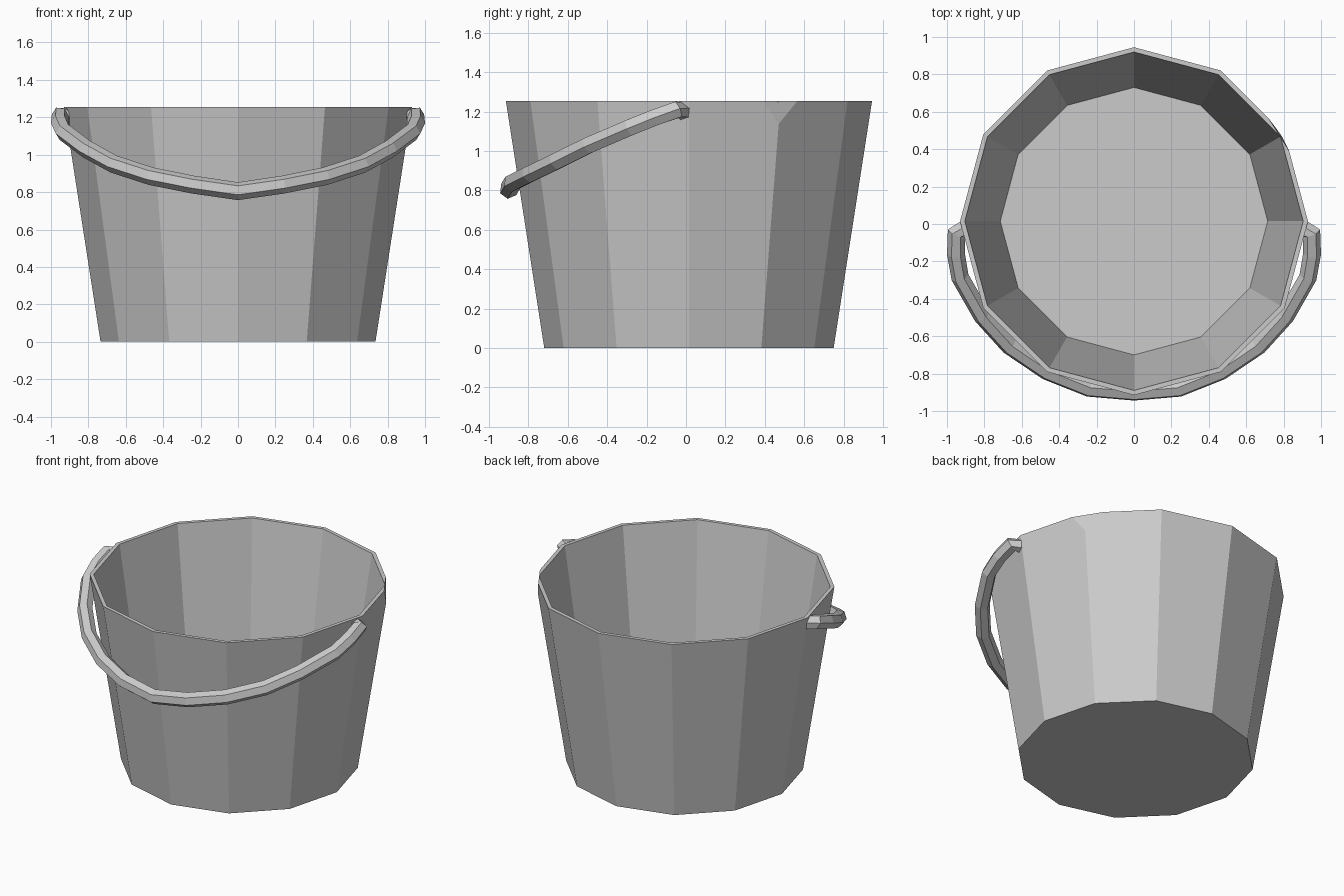
import bpy, bmesh
from math import pi, cos, sin
from mathutils import Vector, Matrix

cube = bpy.data.objects.get("Cube")
if cube:
    bpy.data.objects.remove(cube, do_unlink=True)

# One grey metal for everything
metal = bpy.data.materials.new("grey_metal")
metal.use_nodes = True
grey = (0.6, 0.6, 0.6, 1)
metal.diffuse_color = grey
metal.node_tree.nodes["Principled BSDF"].inputs["Base Color"].default_value = grey


def finish(name, bm):
    bmesh.ops.recalc_face_normals(bm, faces=bm.faces)
    mesh = bpy.data.meshes.new(name)
    bm.to_mesh(mesh)
    bm.free()
    mesh.materials.append(metal)
    obj = bpy.data.objects.new(name, mesh)
    bpy.context.collection.objects.link(obj)
    return obj


def tapered(r_low, r_high, z_low, z_high):
    """Twelve-sided tapered solid with corners facing front and back."""
    bm = bmesh.new()
    place = Matrix.Translation((0, 0.015, (z_low + z_high) / 2))
    bmesh.ops.create_cone(bm, cap_ends=True, segments=12, radius1=r_low,
                          radius2=r_high, depth=z_high - z_low, matrix=place)
    return bm


# Bucket body, with one rim corner chipped off
HEIGHT = 1.255
body = tapered(0.735, 0.93, 0, HEIGHT)
a, b, c = Vector((0.72, 0.565, HEIGHT)), Vector((0.83, 0.39, HEIGHT)), Vector((0.79, 0.47, 1.14))
normal = (b - a).cross(c - a).normalized()
if normal.x < 0:
    normal.negate()
bmesh.ops.bisect_plane(body, geom=body.verts[:] + body.edges[:] + body.faces[:],
                       plane_co=a, plane_no=normal, clear_outer=True)
bmesh.ops.holes_fill(body, edges=[e for e in body.edges if e.is_boundary], sides=0)
bucket = finish("bucket", body)

# Hollow out the inside
hollow = finish("hollow_cutter", tapered(0.715, 0.92, 0.03, HEIGHT + 0.1))
hollow.hide_render = True
cut = bucket.modifiers.new("hollow", 'BOOLEAN')
cut.operation = 'DIFFERENCE'
cut.solver = 'EXACT'
cut.object = hollow
bpy.context.view_layer.objects.active = bucket
bpy.ops.object.modifier_apply(modifier=cut.name)
bpy.data.objects.remove(hollow, do_unlink=True)

# Handle: hexagonal bar swept along a mirrored path, resting on the front
half = [(0.90, -0.02, 1.20), (0.95, -0.045, 1.21), (0.952, -0.16, 1.17),
        (0.93, -0.285, 1.12), (0.81, -0.495, 1.03), (0.665, -0.655, 0.95),
        (0.465, -0.79, 0.885), (0.24, -0.88, 0.84)]
path = [Vector(p) for p in half] + [Vector((0, -0.90, 0.805))]
path += [Vector((-x, y, z)) for x, y, z in reversed(half)]
up = Vector((0, -0.4, 0.915)).normalized()

bm = bmesh.new()
rings = []
for i, p in enumerate(path):
    tangent = path[min(i + 1, len(path) - 1)] - path[max(i - 1, 0)]
    side = tangent.cross(up).normalized()
    rings.append([bm.verts.new(p + 0.048 * (side * cos(k * pi / 3) + up * sin(k * pi / 3)))
                  for k in range(6)])
for r, s in zip(rings, rings[1:]):
    for k in range(6):
        n = (k + 1) % 6
        bm.faces.new((r[k], r[n], s[n], s[k]))
bm.faces.new(rings[0])
bm.faces.new(rings[-1])
finish("handle", bm)
